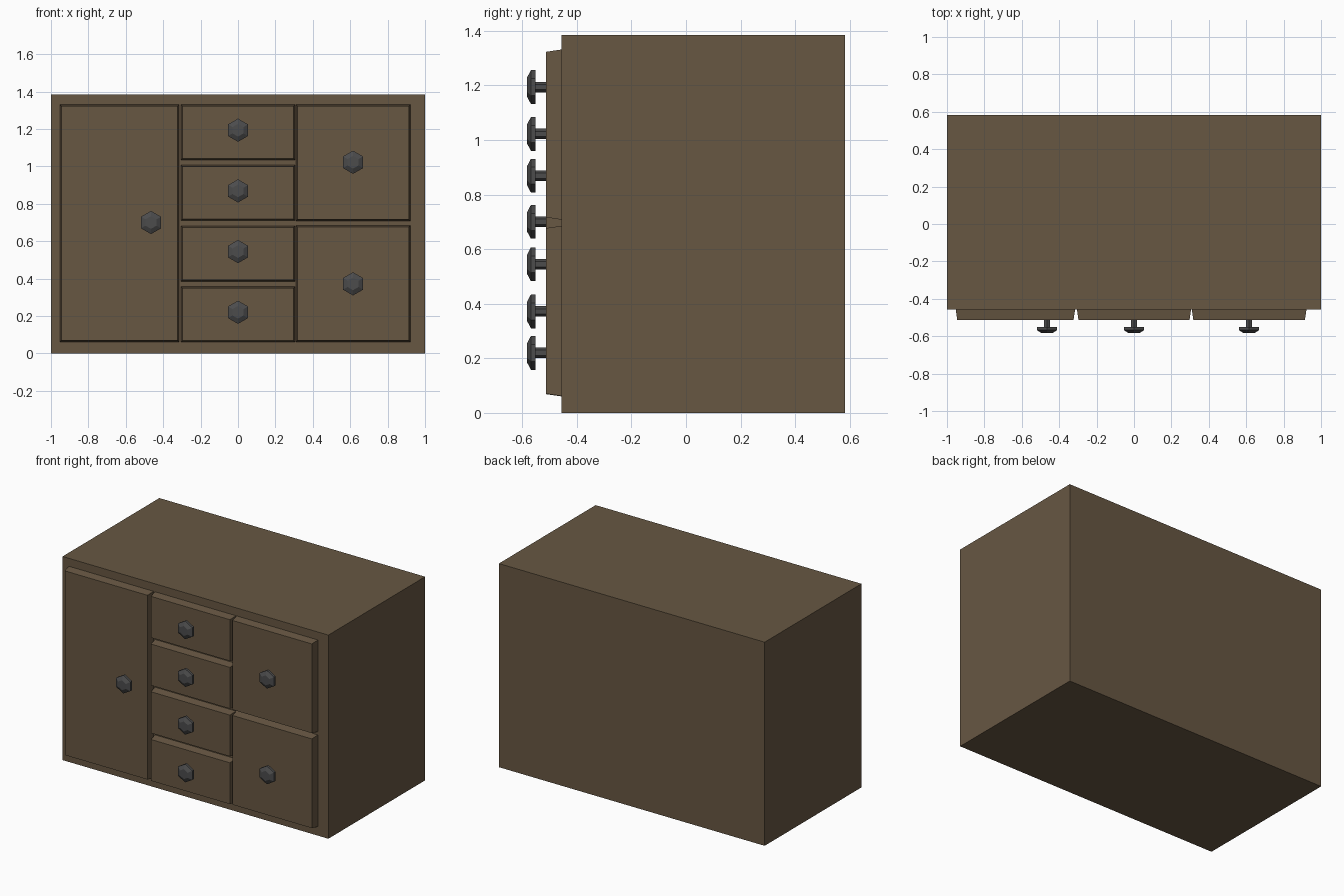
import bpy, bmesh, math

if "Cube" in bpy.data.objects:
    bpy.data.objects.remove(bpy.data.objects["Cube"])

def material(name, rgb):
    m = bpy.data.materials.new(name)
    m.diffuse_color = (*rgb, 1)
    m.use_nodes = True
    m.node_tree.nodes["Principled BSDF"].inputs["Base Color"].default_value = m.diffuse_color
    return m

WOOD = material("brown wood", (0.136, 0.095, 0.055))
METAL = material("dark metal", (0.072, 0.072, 0.073))

BODY_FRONT, PANEL_FRONT, BACK = -0.457, -0.512, 0.583

def loft(name, rings, mat):
    """Closed flat-shaded solid through matching rings of points."""
    bm = bmesh.new()
    loops = [[bm.verts.new(p) for p in ring] for ring in rings]
    n = len(loops[0])
    for a, b in zip(loops, loops[1:]):
        for i in range(n):
            j = (i + 1) % n
            bm.faces.new((a[i], a[j], b[j], b[i]))
    bm.faces.new(loops[0])
    bm.faces.new(loops[-1])
    bmesh.ops.recalc_face_normals(bm, faces=bm.faces)
    me = bpy.data.meshes.new(name)
    bm.to_mesh(me)
    bm.free()
    me.materials.append(mat)
    ob = bpy.data.objects.new(name, me)
    bpy.context.collection.objects.link(ob)
    return ob

def rect(x0, x1, z0, z1, y, inset=0.0):
    x0, x1, z0, z1 = x0 + inset, x1 - inset, z0 + inset, z1 - inset
    return [(x0, y, z0), (x1, y, z0), (x1, y, z1), (x0, y, z1)]

def knob(name, x, z):
    # (y, radius): stem, wide head, tapered front
    profile = [(PANEL_FRONT + 0.005, 0.019), (-0.551, 0.019), (-0.551, 0.062),
               (-0.568, 0.062), (-0.583, 0.034)]
    rings = [[(x + r * math.sin(math.tau * i / 6), y, z + r * math.cos(math.tau * i / 6))
              for i in range(6)] for y, r in profile]
    loft(name, rings, METAL)

# Cabinet body
loft("cabinet_body", [rect(-1, 1, 0, 1.385, BODY_FRONT), rect(-1, 1, 0, 1.385, BACK)], WOOD)

# Fronts: name, x0, x1, z0, z1, knob x, knob z
fronts = [("left_door", -0.953, -0.315, 0.062, 1.331, -0.465, 0.70),
          ("upper_right_door", 0.309, 0.922, 0.708, 1.331, 0.615, 1.022),
          ("lower_right_door", 0.309, 0.922, 0.062, 0.685, 0.615, 0.372)]
for i in range(4):
    zc = 0.2105 + 0.3245 * i
    fronts.append((f"drawer_{i + 1}", -0.305, 0.305, zc - 0.15, zc + 0.147, 0, 0.22 + 0.3245 * i))

# Tapered panels with their knobs
for name, x0, x1, z0, z1, kx, kz in fronts:
    loft(name, [rect(x0, x1, z0, z1, BODY_FRONT + 0.005),
                rect(x0, x1, z0, z1, BODY_FRONT),
                rect(x0, x1, z0, z1, PANEL_FRONT, 0.008)], WOOD)
    knob(name + "_knob", kx, kz)
